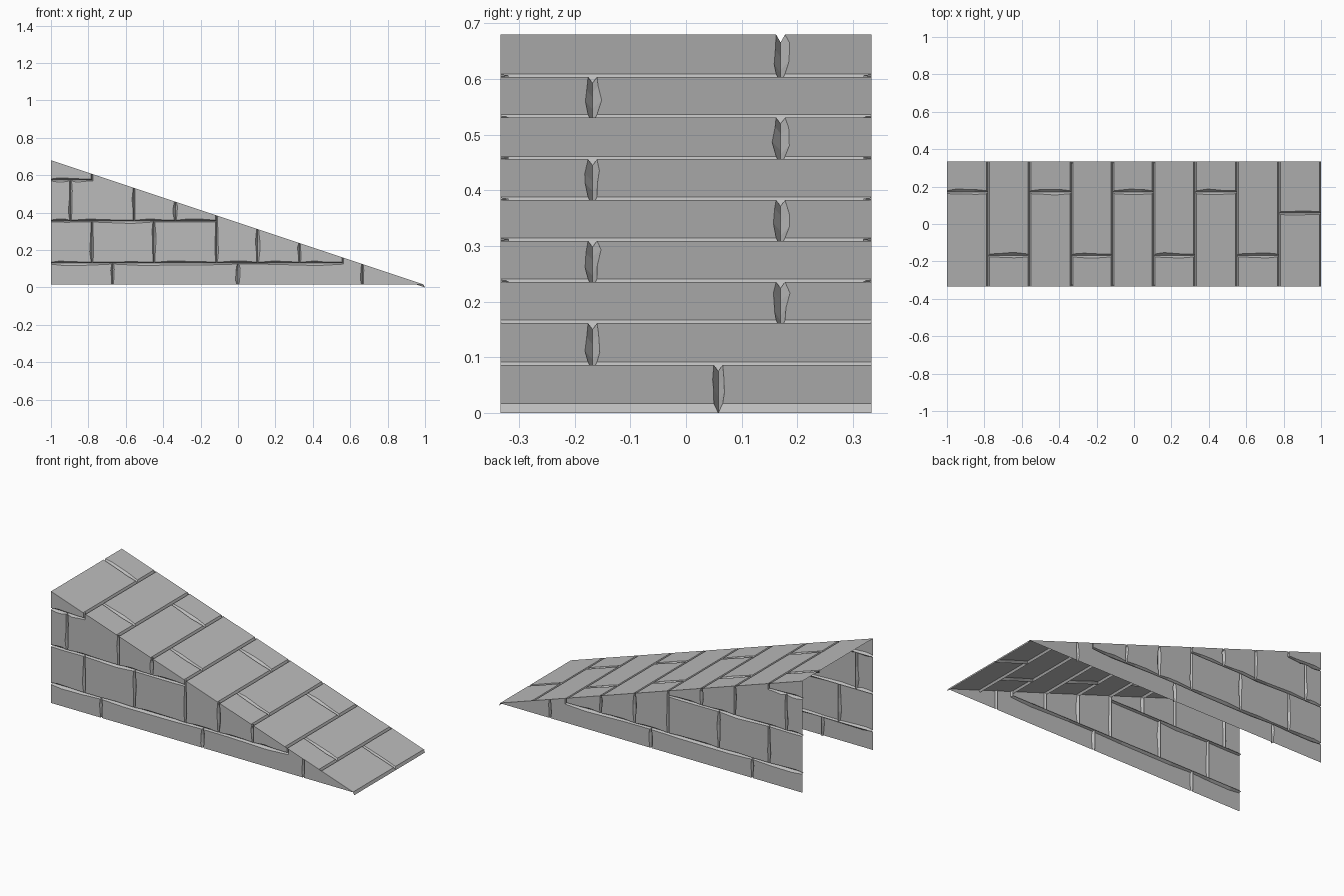
import bpy, bmesh, random
from mathutils import Vector

if "Cube" in bpy.data.objects:
    bpy.data.objects.remove(bpy.data.objects["Cube"])

random.seed(4)
HALF, BASE, DEPTH = 0.333, 0.015, 0.014

# Dark grey stone
stone = bpy.data.materials.new("stone")
stone.diffuse_color = (0.5, 0.5, 0.5, 1)
stone.use_nodes = True
stone.node_tree.nodes["Principled BSDF"].inputs["Base Color"].default_value = stone.diffuse_color


def slope(x):
    return 0.347 - 0.333 * x


def inset_poly(pts, offs):
    """Move every edge of a CCW polygon inward by its own distance."""
    n, out = len(pts), []
    for i in range(n):
        p = pts[i]
        d0 = (p - pts[i - 1]).normalized()
        d1 = (pts[(i + 1) % n] - p).normalized()
        a = p + Vector((-d0.y, d0.x)) * offs[i - 1]
        b = p + Vector((-d1.y, d1.x)) * offs[i]
        t = (b - a).cross(d1) / d0.cross(d1)
        out.append(a + d0 * t)
    return out


def brick(bm, pts, place, open_edge, gap, chip):
    """Flat brick face whose joint edges chamfer down into a groove."""
    pts = [Vector(p) for p in pts]
    n = len(pts)
    flags = [open_edge(pts[i], pts[(i + 1) % n]) for i in range(n)]
    inner = inset_poly(pts, [0 if f else gap for f in flags])
    top, low = [], []
    for i in range(n):
        j = (i + 1) % n
        both = flags[i] and flags[i - 1]
        top.append((inner[i], flags[i]))
        low.append((pts[i], 0 if both else DEPTH))
        # chipped points along the joint
        size = (pts[j] - pts[i]).length
        amount = chip(pts[i], pts[j])
        if not flags[i] and amount and size > 0.06:
            d = (pts[j] - pts[i]).normalized()
            nrm = Vector((-d.y, d.x))
            for f in (random.uniform(0.2, 0.4), random.uniform(0.6, 0.8)):
                push = random.uniform(0, min(amount, size * 0.1))
                top.append((inner[i].lerp(inner[j], f) + nrm * push, False))
                low.append((pts[i].lerp(pts[j], f), DEPTH))
    tv = [bm.verts.new(place(p, 0)) for p, _ in top]
    lv = [bm.verts.new(place(p, d)) for p, d in low]
    bm.faces.new(tv)
    for i in range(len(tv)):
        if not top[i][1]:
            j = (i + 1) % len(tv)
            bm.faces.new((lv[i], lv[j], tv[j], tv[i]))


def finish(bm, name):
    bmesh.ops.remove_doubles(bm, verts=bm.verts, dist=0.0003)
    me = bpy.data.meshes.new(name)
    bm.to_mesh(me)
    bm.free()
    me.materials.append(stone)
    ob = bpy.data.objects.new(name, me)
    bpy.context.collection.objects.link(ob)
    return ob


def clip(x0, x1, z0, z1):
    """Rectangle cut off by the ramp line."""
    rect = [Vector(p) for p in ((x0, z0), (x1, z0), (x1, z1), (x0, z1))]
    out = []
    for a, b in zip(rect, rect[1:] + rect[:1]):
        da, db = slope(a.x) - a.y, slope(b.x) - b.y
        if da >= 0:
            out.append(a)
        if (da > 0) != (db > 0):
            out.append(a.lerp(b, da / (da - db)))
    return out


# Ramp surface: rows of slabs with alternating joints
bm = bmesh.new()
xs = [-1, -0.78, -0.56, -0.335, -0.115, 0.105, 0.327, 0.55, 0.775, 1]
splits = [0.17, -0.168] * 4 + [0.058]
for x0, x1, s in zip(xs, xs[1:], splits):
    for y0, y1 in ((-HALF, s), (s, HALF)):
        brick(bm, [(x0, y0), (x1, y0), (x1, y1), (x0, y1)],
              lambda p, d: (p.x, p.y, slope(p.x) - d),
              lambda a, b: (a.y == b.y and abs(abs(a.y) - HALF) < 1e-4)
              or (a.x == b.x and a.x == -1),
              0.008, lambda a, b: 0.009 if abs(a.y - b.y) < 1e-5 else 0)
finish(bm, "ramp_slabs")

# Side wall bricks: courses, trimmed by the slope
cells = []
for row, z0, z1 in (
        ((-1, -0.67, 0), BASE, 0.13),
        ((0.665, 1), BASE, 9),
        ((-1, -0.78, -0.45, -0.115), 0.13, 0.355),
        ((-0.115, 0.105, 0.33, 0.56), 0.13, 9),
        ((-1, -0.895), 0.355, 0.575),
        ((-0.555, -0.335, -0.115), 0.355, 9),
        ((-1, -0.78), 0.575, 9)):
    cells += [clip(a, b, z0, z1) for a, b in zip(row, row[1:])]
# stepped bricks that wrap over the course line
cells.append([(0, BASE), (0.665, BASE), (0.665, slope(0.665)),
              (0.56, slope(0.56)), (0.56, 0.13), (0, 0.13)])
cells.append([(-0.895, 0.355), (-0.555, 0.355), (-0.555, slope(-0.555)),
              (-0.78, slope(-0.78)), (-0.78, 0.575), (-0.895, 0.575)])


def wall_border(a, b):
    on = lambda f: abs(f(a)) < 1e-4 and abs(f(b)) < 1e-4
    return (on(lambda p: p.y - BASE) or on(lambda p: p.x + 1)
            or on(lambda p: p.y - slope(p.x)))


bm = bmesh.new()
for c in cells:
    brick(bm, c, lambda p, d: (p.x, -HALF + d, p.y), wall_border,
          0.005, lambda a, b: 0.008)
wall = finish(bm, "side_walls")
mod = wall.modifiers.new("mirror", 'MIRROR')
mod.use_axis = (False, True, False)
mod.use_mirror_merge = False
